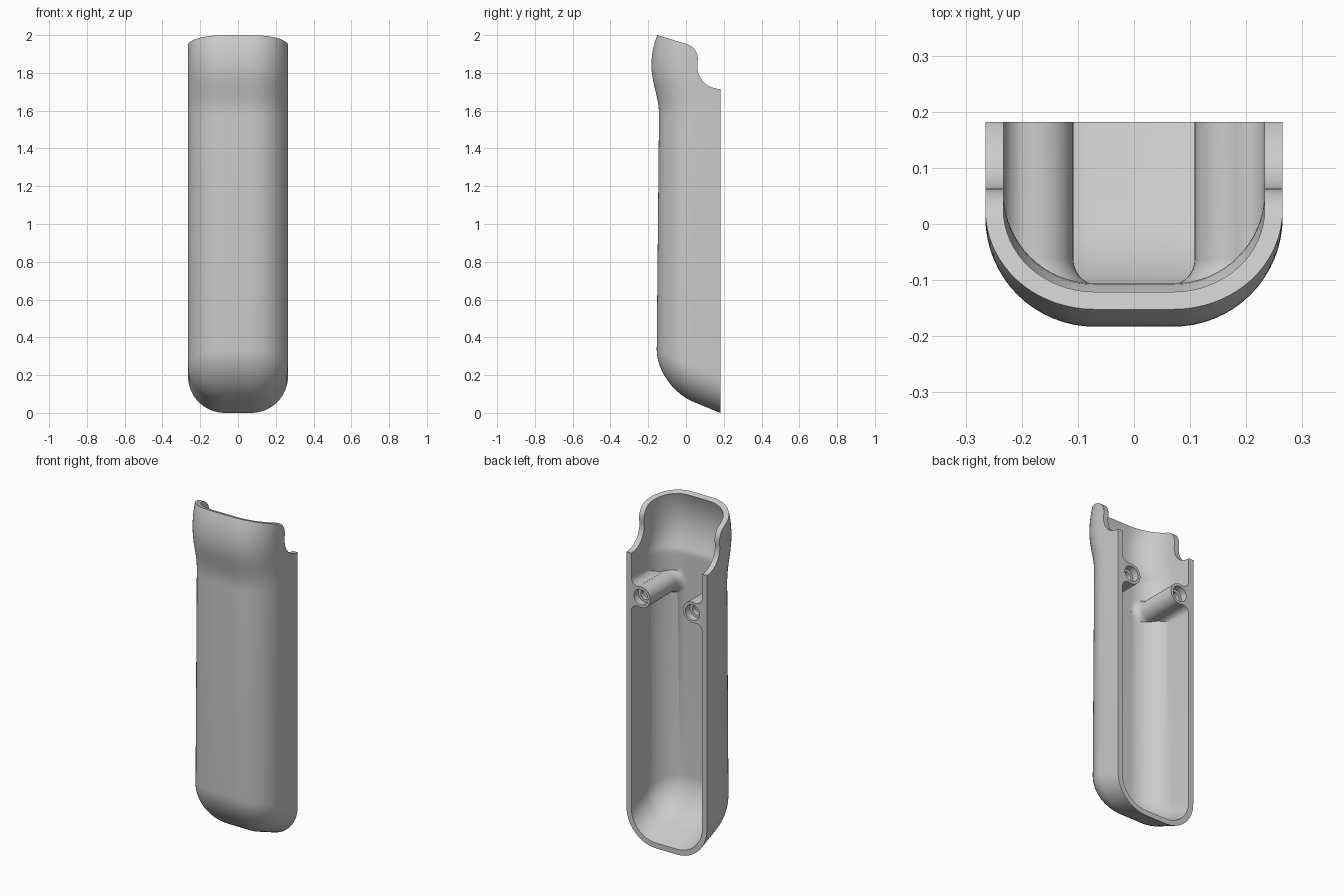
import bpy, bmesh
from math import sin, cos, pi, radians

cube = bpy.data.objects.get("Cube")
if cube:
    bpy.data.objects.remove(cube)

BACK = 0.182        # open mating plane
FLAT = 0.07         # half width of the flat front strip
SLOPE = 0.41        # tilt of the bottom end
R_OUT, R_IN = 0.195, 0.163
BOSS_X, BOSS_Z, BOSS_R = 0.17, 1.47, 0.062


def loft(name, rings):
    """Closed solid through equal-length rings of points."""
    bm = bmesh.new()
    loops = [[bm.verts.new(p) for p in ring] for ring in rings]
    for a, b in zip(loops, loops[1:]):
        for i in range(len(a)):
            j = (i + 1) % len(a)
            bm.faces.new((a[i], a[j], b[j], b[i]))
    bm.faces.new(loops[0])
    bm.faces.new(loops[-1])
    bmesh.ops.remove_doubles(bm, verts=bm.verts, dist=1e-5)
    bmesh.ops.recalc_face_normals(bm, faces=bm.faces)
    mesh = bpy.data.meshes.new(name)
    bm.to_mesh(mesh)
    bm.free()
    obj = bpy.data.objects.new(name, mesh)
    bpy.context.collection.objects.link(obj)
    return obj


def subtract(target, cutter):
    """Cut one solid from another and discard the cutter."""
    mod = target.modifiers.new("cut", 'BOOLEAN')
    mod.operation, mod.solver, mod.object = 'DIFFERENCE', 'EXACT', cutter
    bpy.context.view_layer.update()
    graph = bpy.context.evaluated_depsgraph_get()
    mesh = bpy.data.meshes.new_from_object(target.evaluated_get(graph))
    target.modifiers.clear()
    target.data = mesh
    bpy.data.objects.remove(cutter)


def arc(cx, cy, r, start, end, n=12):
    steps = [radians(start + (end - start) * i / n) for i in range(n + 1)]
    return [(cx + r * cos(a), cy + r * sin(a)) for a in steps]


def revolve_y(name, profile, x, z, n=40):
    """Turned solid along y from (y, radius) pairs."""
    return loft(name, [[(x + r * cos(2 * pi * i / n), y, z + r * sin(2 * pi * i / n))
                        for i in range(n)] for y, r in profile])


def straight_front(t):
    return -0.155 + 0.012 * min(1, max(0, (t - R_OUT) / 1.385))


def outer_front(t):
    if t < 1.84:
        k = max(0, (t - 1.58) / 0.26)
        return straight_front(t) - 0.02 * (1 - cos(pi * k))
    return -0.183 + 0.031 * ((t - 1.84) / 0.16) ** 2


def inner_front(t):
    return min(straight_front(t) + 0.037, -0.15 + 0.033 * ((t - 1.84) / 0.16) ** 2)


def section(t, r, cy, back):
    """U-shaped slice, tilted near the bottom end."""
    right = arc(FLAT, cy, r, 0, -90, 16)
    outline = [(FLAT + r, back)] + right
    outline += [(-x, y) for x, y in reversed(outline)]
    tilt = SLOPE * min(1, max(0, (1.5 - t) / (1.5 - R_OUT)))
    return [(x, y, t + tilt * (BACK - y)) for x, y in outline]


def half_tube(name, radius, front, back, top):
    rings = []
    for i in range(13):     # rounded lower end
        a = pi / 2 * i / 12
        rings.append(section(R_OUT - radius * cos(a), radius * sin(a),
                             front(R_OUT) + radius, back))
    rings.append(section(1.5, radius, front(1.5) + radius, back))
    for i in range(33):     # swelling collar
        t = 1.56 + (top - 1.56) * i / 32
        rings.append(section(t, radius, front(t) + radius, back))
    return loft(name, rings)


shell = half_tube("handle_shell", R_OUT, outer_front, BACK, 2.06)
cavity = half_tube("cavity", R_IN, inner_front, 0.3, 2.09)

# Screw bosses with flared roots and filleted webs, left standing in the cavity
flare = [(y, BOSS_R + 0.04 - r) for y, r in
         [(-0.062 - 0.045 * sin(a), 0.04 * cos(a))
          for a in [pi / 2 * i / 10 for i in range(11)]]]
flare.reverse()
for side in (1, -1):
    boss = revolve_y("boss", [(-0.2, BOSS_R + 0.04)] + flare + [(0.35, BOSS_R)],
                     side * BOSS_X, BOSS_Z)
    subtract(cavity, boss)
    fillet = arc(0.193, 0.0995, 0.04, -103, 0, 10)
    half = fillet + [(0.28, 0.0995)]
    web = half + [(x, -z) for x, z in reversed(half)]
    subtract(cavity, loft("web", [[(side * x, y, BOSS_Z + z) for x, z in web]
                                  for y in (-0.2, 0.35)]))

subtract(shell, cavity)

# Stepped screw holes
for side in (1, -1):
    steps = [(0.0, 0.016), (0.115, 0.016), (0.115, 0.03),
             (0.14, 0.03), (0.14, 0.046), (0.25, 0.046)]
    subtract(shell, revolve_y("hole", steps, side * BOSS_X, BOSS_Z))

# Sloped rim and scooped shoulders at the top
rim = [(-0.4, 2.075)] + arc(-0.02, 1.873, 0.083, 73, 0)
rim += arc(0.18, 1.835, 0.12, 180, 270) + [(0.4, 1.715), (0.4, 2.4), (-0.4, 2.4)]
subtract(shell, loft("rim_cut", [[(x, y, z) for y, z in rim] for x in (-0.5, 0.5)]))

bpy.ops.object.select_all(action='DESELECT')
shell.select_set(True)
bpy.context.view_layer.objects.active = shell
bpy.ops.object.shade_smooth_by_angle(angle=radians(30))
